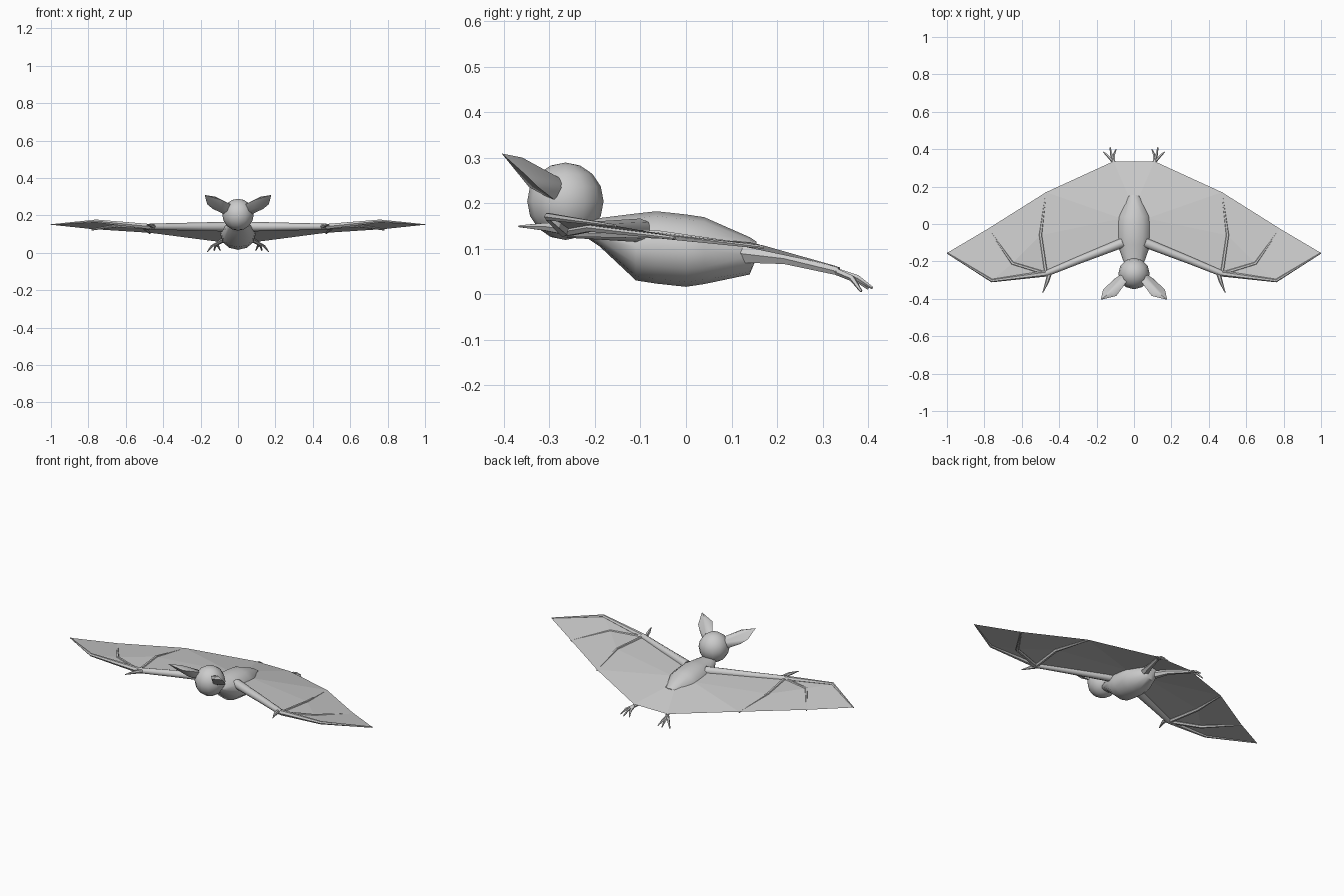
import bpy, bmesh, math
from mathutils import Vector

if "Cube" in bpy.data.objects:
    bpy.data.objects.remove(bpy.data.objects["Cube"])

grey = bpy.data.materials.new("light_grey")
grey.diffuse_color = (0.6, 0.6, 0.6, 1)
grey.use_nodes = True
grey.node_tree.nodes["Principled BSDF"].inputs["Base Color"].default_value = grey.diffuse_color


def finish(name, bm, mirror=False, smooth=True):
    me = bpy.data.meshes.new(name)
    bm.to_mesh(me)
    bm.free()
    ob = bpy.data.objects.new(name, me)
    bpy.context.collection.objects.link(ob)
    me.materials.append(grey)
    if mirror:
        ob.modifiers.new("mirror", "MIRROR").use_clip = False
    if smooth:
        bpy.ops.object.select_all(action="DESELECT")
        ob.select_set(True)
        bpy.context.view_layer.objects.active = ob
        bpy.ops.object.shade_smooth_by_angle(angle=math.radians(50))
    return ob


def skin(bm, rings):
    n = len(rings[0])
    for a, b in zip(rings, rings[1:]):
        for i in range(n):
            bm.faces.new((a[i], a[(i + 1) % n], b[(i + 1) % n], b[i]))
    bm.faces.new(rings[0])
    bm.faces.new(rings[-1])
    bmesh.ops.recalc_face_normals(bm, faces=bm.faces)


def limb(name, path, radii, sides=6):
    """Tapered tube along a path, mirrored to the other side."""
    bm = bmesh.new()
    pts = [Vector(p) for p in path]
    rings = []
    for k, (p, r) in enumerate(zip(pts, radii)):
        d = (pts[min(k + 1, len(pts) - 1)] - pts[max(k - 1, 0)]).normalized()
        u = d.cross(Vector((0, 0, 1))).normalized()
        v = u.cross(d)
        rings.append([bm.verts.new(p + r * (u * math.cos(t) + v * math.sin(t)))
                      for t in (2 * math.pi * i / sides for i in range(sides))])
    skin(bm, rings)
    return finish(name, bm, mirror=True)


# Body: elliptical sections (y, half width, bottom, top)
bm = bmesh.new()
rings = []
for y, w, lo, hi in [(-.235, .035, .135, .165), (-.19, .06, .105, .167),
                     (-.11, .088, .03, .177), (-.065, .094, .023, .182),
                     (0, .094, .016, .175), (.04, .088, .022, .169),
                     (.14, .04, .043, .125), (.155, .03, .08, .115)]:
    rings.append([bm.verts.new((w * math.cos(t), y, (lo + hi) / 2 + (hi - lo) / 2 * math.sin(t)))
                  for t in (2 * math.pi * i / 12 for i in range(12))])
skin(bm, rings)
finish("body", bm)

# Head
bm = bmesh.new()
bmesh.ops.create_uvsphere(bm, u_segments=12, v_segments=8, radius=1)
for v in bm.verts:
    v.co = Vector((v.co.x * .084, v.co.y * .084 - .265, v.co.z * .085 + .204))
finish("head", bm)

# Ears: pointed leaf shapes reaching up, out and forward
bm = bmesh.new()
for p in [(.178, -.405, .309), (.165, -.35, .26), (.095, -.385, .285), (.12, -.36, .3),
          (.135, -.325, .235), (.1, -.29, .23), (.085, -.345, .235), (.04, -.31, .26),
          (.04, -.25, .24), (.06, -.28, .2), (.05, -.31, .22)]:
    bm.verts.new(p)
bmesh.ops.convex_hull(bm, input=bm.verts)
finish("ear", bm, mirror=True)

# Key joints of the wing
shoulder, wrist = (.06, -.1, .14), (.47, -.265, .14)
knuckle, tip = (.76, -.303, .17), (1, -.155, .15)
f1_mid, f1_end = (.65, -.21, .15), (.78, -.025, .127)
f2_mid, f2_end = (.5, -.06, .135), (.47, .17, .107)
hip, ankle, flank = (.03, .15, .112), (.11, .335, .06), (.07, .03, .125)


def below(p, d=.004):
    return (p[0], p[1], p[2] - d)


# Wing membranes
bm = bmesh.new()
for panel in [(shoulder, wrist, f2_mid, flank), (flank, f2_mid, f2_end),
              (flank, f2_end, ankle, hip), (wrist, f1_mid, f2_mid),
              (f1_mid, f1_end, f2_end, f2_mid), (wrist, knuckle, f1_mid),
              (knuckle, tip, f1_end, f1_mid)]:
    bm.faces.new([bm.verts.new(p) for p in panel])
bmesh.ops.remove_doubles(bm, verts=bm.verts, dist=.0005)
finish("wing_membrane", bm, mirror=True, smooth=False)

# Tail membrane between the legs
bm = bmesh.new()
bm.faces.new([bm.verts.new((s * p[0], p[1], p[2])) for p, s in
              [(hip, -1), (hip, 1), (ankle, 1), (ankle, -1)]])
finish("tail_membrane", bm, smooth=False)

# Arm, hand and finger bones
limb("arm", [shoulder, (.3, -.195, .14), wrist], [.026, .02, .016], 8)
limb("hand", [wrist, knuckle, tip], [.016, .009, .003])
limb("finger_outer", [below(wrist), below(f1_mid), below(f1_end)], [.011, .01, .004])
limb("finger_inner", [below(wrist), below(f2_mid), below(f2_end)], [.011, .01, .004])
limb("thumb", [(.45, -.26, .14), (.465, -.31, .148), (.488, -.368, .149)], [.012, .01, .002])

# Legs and toes
limb("leg", [(.025, .12, .09), (.06, .22, .078), below(ankle, .01)], [.024, .014, .01])
for i, (x, y, z) in enumerate([(.095, .4, .012), (.127, .41, .013), (.163, .385, .006)]):
    limb("toe_%d" % (i + 1), [(.11, .33, .05), ((x + .118) / 2, (y + .345) / 2, .035), (x, y, z)],
         [.008, .007, .003], 5)
